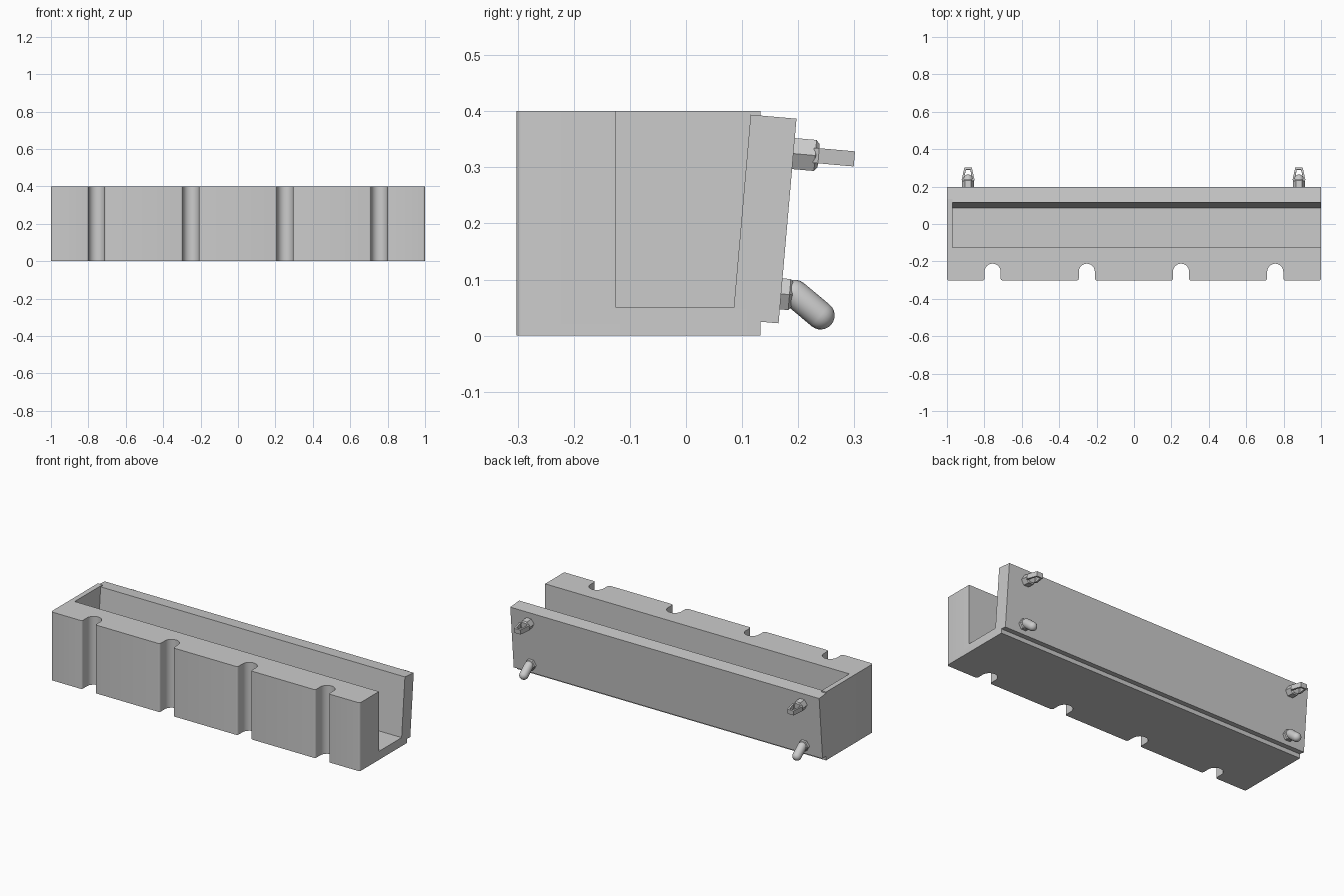
import bpy, bmesh
from math import sin, cos, pi, radians
from mathutils import Vector, Matrix

if "Cube" in bpy.data.objects:
    bpy.data.objects.remove(bpy.data.objects["Cube"])

TILT = Matrix.Rotation(radians(-5), 4, 'X')      # back panel leans outward at the top


def finish(name, bm, smooth=False):
    bmesh.ops.recalc_face_normals(bm, faces=bm.faces)
    me = bpy.data.meshes.new(name)
    bm.to_mesh(me)
    bm.free()
    ob = bpy.data.objects.new(name, me)
    bpy.context.collection.objects.link(ob)
    if smooth:
        bpy.ops.object.select_all(action='DESELECT')
        ob.select_set(True)
        bpy.context.view_layer.objects.active = ob
        bpy.ops.object.shade_smooth_by_angle(angle=radians(32))
    return ob


def prism(name, pts, z0, z1):
    """Extrude an xy outline from z0 to z1."""
    bm = bmesh.new()
    face = bm.faces.new([bm.verts.new((x, y, z0)) for x, y in pts])
    new = bmesh.ops.extrude_face_region(bm, geom=[face])['geom']
    bmesh.ops.translate(bm, vec=(0, 0, z1 - z0), verts=[v for v in new if isinstance(v, bmesh.types.BMVert)])
    return finish(name, bm)


def box(name, lo, hi):
    return prism(name, [(lo[0], lo[1]), (hi[0], lo[1]), (hi[0], hi[1]), (lo[0], hi[1])], lo[2], hi[2])


def arc(cx, cy, r, a0, a1, n):
    return [(cx + r * cos(radians(a0 + (a1 - a0) * i / n)),
             cy + r * sin(radians(a0 + (a1 - a0) * i / n))) for i in range(n + 1)]


# Body: footprint with rounded front corners and four vertical flutes
F, B, R, C = -0.302, 0.133, 0.043, 0.011
outline = [(1, B), (-1, B)] + arc(-1 + C, F + C, C, 180, 270, 4)
for i in range(4):
    x = -0.756 + i * 0.5037
    outline += arc(x - R - C, F + C, C, -90, 0, 4)
    outline += arc(x, -0.255, R, 180, 0, 14)
    outline += arc(x + R + C, F + C, C, 180, 270, 4)
outline += arc(1 - C, F + C, C, -90, 0, 4)
body = prism("fluted_body", outline, 0, 0.4)

# Channel cut, open at the right end and at the back
cutter = box("channel_cutter", (-0.97, -0.125, 0.05), (1.2, 0.4, 0.6))
cutter.hide_render = True
bpy.ops.object.select_all(action='DESELECT')
body.select_set(True)
bpy.context.view_layer.objects.active = body
mod = body.modifiers.new("channel", 'BOOLEAN')
mod.operation, mod.solver, mod.object = 'DIFFERENCE', 'EXACT', cutter
bpy.ops.object.modifier_apply(modifier="channel")
bpy.data.objects.remove(cutter)
bpy.ops.object.shade_smooth_by_angle(angle=radians(32))

# Tilted back panel, origin at its lower outer edge
panel = box("back_panel", (-1, -0.082, 0), (1, 0, 0.366))
panel.matrix_world = Matrix.Translation((0, 0.165, 0.022)) @ TILT


def nut(name, length):
    """Hexagonal nut along +y with a chamfered outer end."""
    bm = bmesh.new()
    rings = []
    for y, r in ((-0.01, 0.032), (length - 0.006, 0.032), (length, 0.024)):
        rings.append([bm.verts.new((r * cos(i * pi / 3), y, r * sin(i * pi / 3))) for i in range(6)])
    for a, b in zip(rings, rings[1:]):
        for i in range(6):
            j = (i + 1) % 6
            bm.faces.new((a[i], a[j], b[j], b[i]))
    bm.faces.new(rings[0])
    bm.faces.new(rings[-1])
    return finish(name, bm)


def strap(name):
    """Closed flat loop, lying across the panel."""
    outer = [(-0.034, 0.045), (-0.02, 0.109), (0.02, 0.109), (0.034, 0.045), (0.026, 0.036), (-0.026, 0.036)]
    inner = [(-0.023, 0.048), (-0.012, 0.098), (0.012, 0.098), (0.023, 0.048), (0.018, 0.044), (-0.018, 0.044)]
    bm = bmesh.new()
    loops = [[bm.verts.new((x, y, z)) for x, y in p]
             for p, z in ((outer, -0.0135), (outer, 0.0135), (inner, 0.0135), (inner, -0.0135))]
    for k in range(4):
        a, b = loops[k], loops[(k + 1) % 4]
        for i in range(6):
            j = (i + 1) % 6
            bm.faces.new((a[i], a[j], b[j], b[i]))
    return finish(name, bm)


def capsule(name, p, q, r):
    """Round-ended peg from p to q."""
    p, q = Vector(p), Vector(q)
    bm = bmesh.new()
    bmesh.ops.create_uvsphere(bm, u_segments=20, v_segments=12, radius=r)
    # repeat the equator so the barrel is straight
    ring = [e for e in bm.edges if all(abs(v.co.z) < 1e-5 for v in e.verts)]
    bmesh.ops.split_edges(bm, edges=ring)
    for f in bm.faces:
        if f.calc_center_median().z > 0:
            for v in f.verts:
                v.tag = True
    for v in bm.verts:
        if v.tag:
            v.co.z += (q - p).length
    bmesh.ops.bridge_loops(bm, edges=[e for e in bm.edges if e.is_boundary])
    rot = (q - p).to_track_quat('Z', 'Y').to_matrix().to_4x4()
    bmesh.ops.transform(bm, matrix=Matrix.Translation(p) @ rot, verts=bm.verts)
    return finish(name, bm, True)


# Fittings on both ends of the panel: loop above, bent peg below
for side, x in (("left", -0.887), ("right", 0.882)):
    top = Matrix.Translation((x, 0.1915, 0.3245)) @ TILT
    nut(f"loop_nut_{side}", 0.045).matrix_world = top
    strap(f"loop_strap_{side}").matrix_world = top
    low = Matrix.Translation((x, 0.1695, 0.0745)) @ TILT
    nut(f"peg_nut_{side}", 0.021).matrix_world = low
    capsule(f"bent_peg_{side}", (x, 0.194, 0.0745), (x, 0.240, 0.036), 0.025)
